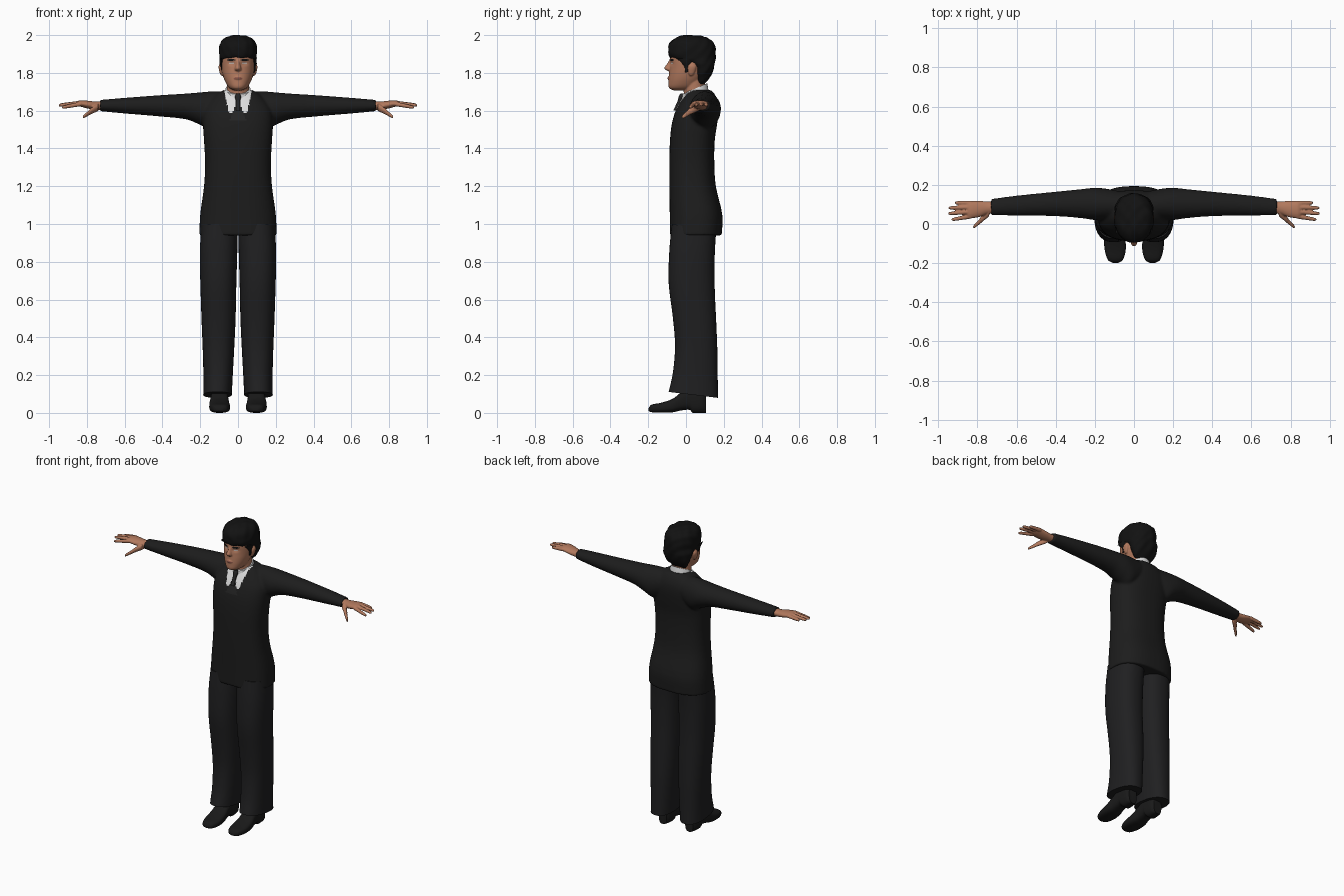
import bpy, bmesh, math
from mathutils import Vector

cube = bpy.data.objects.get("Cube")
if cube:
    bpy.data.objects.remove(cube, do_unlink=True)


def material(name, r, g, b):
    m = bpy.data.materials.new(name)
    m.use_nodes = True
    m.diffuse_color = (r, g, b, 1)
    node = next(n for n in m.node_tree.nodes if n.type == "BSDF_PRINCIPLED")
    node.inputs["Base Color"].default_value = (r, g, b, 1)
    node.inputs["Roughness"].default_value = 0.8
    return m


SUIT = material("suit black", .012, .012, .012)
TROUSER = material("trouser black", .014, .014, .015)
LEATHER = material("shoe black", .010, .010, .010)
HAIR = material("hair black", .006, .006, .006)
SKIN = material("skin tan", .44, .19, .11)
LIPS = material("lip brown", .28, .10, .07)
EYE = material("eye white", .50, .42, .38)
SHIRT = material("shirt white", .72, .72, .72)
TIE = material("tie charcoal", .018, .018, .018)

# For each loft axis, the axes used for (along, a, b)
ORDER = {"x": (0, 1, 2), "y": (1, 0, 2), "z": (2, 0, 1)}


def resample(rows, steps):
    """Smooth Hermite interpolation between rows of numbers."""
    def slope(i):
        p, q = rows[max(i - 1, 0)], rows[min(i + 1, len(rows) - 1)]
        return [(v - u) / (q[0] - p[0]) for u, v in zip(p, q)]
    out = []
    for i in range(len(rows) - 1):
        p, q, mp, mq = rows[i], rows[i + 1], slope(i), slope(i + 1)
        d = q[0] - p[0]
        for k in range(steps):
            t = k / steps
            h = t * t * (3 - 2 * t)
            g, e = t * (1 - t) ** 2 * d, t * t * (t - 1) * d
            out.append([u * (1 - h) + v * h + g * a + e * b
                        for u, v, a, b in zip(p, q, mp, mq)])
    return out + [list(rows[-1])]


def loft(bm, axis, rows, sides=32, power=1.0, tilt=0.0, flip=1, steps=4):
    """Closed tube; each row is (along, a min, a max, b min, b max)."""
    rings = []
    for t, a0, a1, b0, b1 in resample(rows, steps):
        ring = []
        for k in range(sides):
            ang = math.tau * k / sides
            c, s = math.cos(ang), math.sin(ang)
            c = math.copysign(abs(c) ** power, c)
            s = math.copysign(abs(s) ** power, s)
            a = (a0 + a1) / 2 + c * (a1 - a0) / 2
            b = (b0 + b1) / 2 + s * (b1 - b0) / 2
            co = [0, 0, 0]
            for i, v in zip(ORDER[axis], (t + tilt * b, a, b)):
                co[i] = v
            co[0] *= flip
            ring.append(bm.verts.new(co))
        rings.append(ring)
    for r, q in zip(rings, rings[1:]):
        for k in range(sides):
            n = (k + 1) % sides
            bm.faces.new((r[k], r[n], q[n], q[k]))
    bm.faces.new(rings[0])
    bm.faces.new(rings[-1])


def finish(bm, name, mats, voxel=0, relax=0, rule=None):
    """Make the object, fuse overlapping lofts, and colour faces by rule."""
    bmesh.ops.recalc_face_normals(bm, faces=bm.faces)
    mesh = bpy.data.meshes.new(name)
    bm.to_mesh(mesh)
    bm.free()
    ob = bpy.data.objects.new(name, mesh)
    bpy.context.collection.objects.link(ob)
    if voxel:
        mod = ob.modifiers.new("fuse", "REMESH")
        mod.mode, mod.voxel_size = "VOXEL", voxel
        mod = ob.modifiers.new("relax", "SMOOTH")
        mod.factor, mod.iterations = .5, relax
        dg = bpy.context.evaluated_depsgraph_get()
        ob.data = bpy.data.meshes.new_from_object(ob.evaluated_get(dg))
        ob.modifiers.clear()
    ob.data.materials.clear()
    for m in mats:
        ob.data.materials.append(m)
    for f in ob.data.polygons:
        f.material_index = rule(f.center, f.normal) if rule else 0
    bpy.ops.object.select_all(action="DESELECT")
    ob.select_set(True)
    bpy.context.view_layer.objects.active = ob
    bpy.ops.object.shade_smooth_by_angle(angle=math.radians(50))
    return ob


# Jacket: torso and sleeves fused, with shirt and tie showing in the opening
bm = bmesh.new()
torso = [(.94, .205, -.085, .19), (1.05, .2, -.086, .192), (1.2, .18, -.088, .158),
         (1.32, .174, -.088, .15), (1.44, .18, -.085, .152), (1.53, .185, -.075, .165),
         (1.6, .18, -.055, .172), (1.65, .15, -.03, .168), (1.69, .11, -.005, .15),
         (1.71, .075, .012, .13)]
loft(bm, "z", [(z, -w, w, f, b) for z, w, f, b in torso], 48, .8)
sleeve = [(.04, .03, .16, 1.56, 1.7), (.14, .02, .18, 1.5, 1.702), (.2, .02, .185, 1.525, 1.697),
          (.27, .03, .178, 1.553, 1.691), (.4, .04, .165, 1.568, 1.683),
          (.6, .043, .145, 1.585, 1.668), (.73, .045, .128, 1.597, 1.657)]
for side in (1, -1):
    loft(bm, "x", sleeve, flip=side)


def opening(c, n):
    x, z = abs(c.x), c.z
    inner = .013 + max(0, 1.63 - z) * .35
    outer = .046 + (z - 1.585) * .22
    if n.y > .2 or c.y > .05 or z < 1.55:
        return 0
    if x < inner:
        return 2
    return 1 if z > 1.585 and x < outer else 0


finish(bm, "jacket", [SUIT, SHIRT, TIE], .008, 4, opening)

# Shirt collar, tilted up towards the back, and the tie knot in front of it
bm = bmesh.new()
loft(bm, "z", [(1.6, -.085, .085, -.025, .125), (1.66, -.073, .073, -.024, .118),
               (1.695, -.066, .066, -.02, .112)], tilt=.45)
finish(bm, "shirt_collar", [SHIRT])
bm = bmesh.new()
loft(bm, "z", [(1.6, -.012, .012, -.068, -.04), (1.65, -.011, .011, -.045, -.02),
               (1.675, -.016, .016, -.038, -.01), (1.69, -.01, .01, -.03, -.01)], 12, .7)
finish(bm, "tie_knot", [TIE])

# Head: skull, neck, nose and ears fused, with eyes, brows and lips by region
bm = bmesh.new()
skull = [(1.708, .022, -.07, .0), (1.72, .046, -.09, .05), (1.75, .066, -.093, .08),
         (1.79, .081, -.09, .11), (1.83, .088, -.086, .13), (1.87, .09, -.086, .14),
         (1.92, .09, -.078, .14), (1.96, .066, -.05, .11), (1.98, .03, -.01, .07)]
loft(bm, "z", [(z, -w, w, f, b) for z, w, f, b in skull], 48, .92)
loft(bm, "z", [(1.62, -.066, .066, -.005, .12), (1.7, -.06, .06, -.012, .105),
               (1.8, -.06, .06, -.01, .1)])
nose = [(1.808, .01, -.092), (1.816, .018, -.108), (1.826, .017, -.115),
        (1.85, .011, -.1), (1.872, .008, -.086)]
loft(bm, "z", [(z, -w, w, f, -.06) for z, w, f in nose], 16)
loft(bm, "z", [(1.762, -.02, .02, -.09, -.06), (1.77, -.026, .026, -.099, -.06),
               (1.78, -.02, .02, -.095, -.06)], 16)
for side in (1, -1):
    loft(bm, "z", [(1.785, .08, .09, .02, .035), (1.8, .08, .097, .012, .045),
                   (1.835, .08, .103, .01, .055), (1.852, .08, .094, .02, .045)], 16, flip=side)


def oval(c, x, z, w, h):
    return ((abs(c.x) - x) / w) ** 2 + ((c.z - z) / h) ** 2


def face_colour(c, n):
    if c.y > -.03:
        return 0
    if oval(c, .036, 1.85, .014, .005) < 1:
        return 2
    if oval(c, .037, 1.868, .022, .005) < 1:
        return 3
    return 1 if oval(c, 0, 1.771, .025, .007) < 1 else 0


head = finish(bm, "head", [SKIN, LIPS, EYE, HAIR], .004, 3, face_colour)
for v in head.data.vertices:
    if v.co.y < -.03:
        v.co.y += .007 * math.exp(-oval(v.co, .034, 1.85, .018, .011))

# Hair: cap with a swept hairline and gentle waves
bm = bmesh.new()
cap = [(1.74, .05, .06, .095), (1.765, .07, .05, .118), (1.8, .088, .04, .138),
       (1.84, .096, .02, .15), (1.865, .098, -.045, .154), (1.88, .099, -.084, .156),
       (1.92, .1, -.094, .156), (1.955, .094, -.088, .148), (1.98, .076, -.062, .122),
       (1.993, .05, -.035, .09), (1.998, .02, -.005, .05)]
loft(bm, "z", [(z, -w, w, f, b) for z, w, f, b in cap], 64, .92)
# sideburns in front of the ears
for side in (1, -1):
    loft(bm, "z", [(1.805, .078, .089, -.004, .012), (1.84, .08, .094, -.012, .03),
                   (1.875, .08, .097, -.05, .04)], 12, flip=side)
middle = Vector((0, .03, 1.88))
for v in bm.verts:
    out = (v.co - middle).normalized()
    wave = math.sin(v.co.x * 95 + v.co.z * 40) * math.sin(v.co.y * 70 - v.co.z * 60)
    v.co += out * .003 * wave
finish(bm, "hair", [HAIR])


def finger(bm, start, end, r0, r1, flip):
    rows = []
    for t, k in ((0, 1), (.5, 1), (.85, .95), (.97, .7), (1, .3)):
        x, y, z = Vector(start).lerp(Vector(end), t)
        r = (r0 + (r1 - r0) * t) * k
        rows.append((x, y - r, y + r, z - r, z + r))
    loft(bm, "x", rows, 12, flip=flip)


palm = [(.715, .055, .115, 1.603, 1.65), (.75, .05, .115, 1.605, 1.648),
        (.79, .035, .118, 1.61, 1.652), (.835, .03, .117, 1.622, 1.655),
        (.85, .035, .113, 1.628, 1.65)]
tips = [((.83, .04, 1.636), (.932, .022, 1.617)), ((.83, .063, 1.641), (.95, .053, 1.628)),
        ((.83, .086, 1.641), (.948, .082, 1.63)), ((.83, .107, 1.637), (.915, .108, 1.63))]

# Hands, trouser legs and shoes for each side
for label, side in (("left", 1), ("right", -1)):
    bm = bmesh.new()
    loft(bm, "x", palm, 24, flip=side)
    for a, b in tips:
        finger(bm, a, b, .0125, .009, side)
    finger(bm, (.74, .06, 1.62), (.79, .014, 1.59), .022, .015, side)
    finger(bm, (.775, .025, 1.598), (.822, -.018, 1.565), .015, .01, side)
    finish(bm, label + "_hand", [SKIN], .004, 2)

    bm = bmesh.new()
    loft(bm, "z", [(.1, .033, .184, -.092, .17), (.2, .028, .183, -.07, .168),
                   (.35, .02, .187, -.058, .166), (.5, .013, .193, -.07, .16),
                   (.68, .009, .199, -.092, .152), (.85, .004, .202, -.088, .152),
                   (.99, .0, .195, -.075, .16)], 40, .85, -.12, side)
    finish(bm, label + "_trouser_leg", [TROUSER])

    bm = bmesh.new()
    loft(bm, "y", [(-.198, .08, .11, .01, .025), (-.185, .058, .132, .004, .042),
                   (-.13, .042, .15, .001, .054), (-.07, .045, .152, .003, .075),
                   (-.03, .05, .147, .012, .105), (.02, .052, .143, .016, .135),
                   (.035, .052, .143, .0, .138), (.085, .056, .139, .0, .135),
                   (.106, .068, .127, .0, .11)], 28, .7, flip=side)
    finish(bm, label + "_shoe", [LEATHER])
